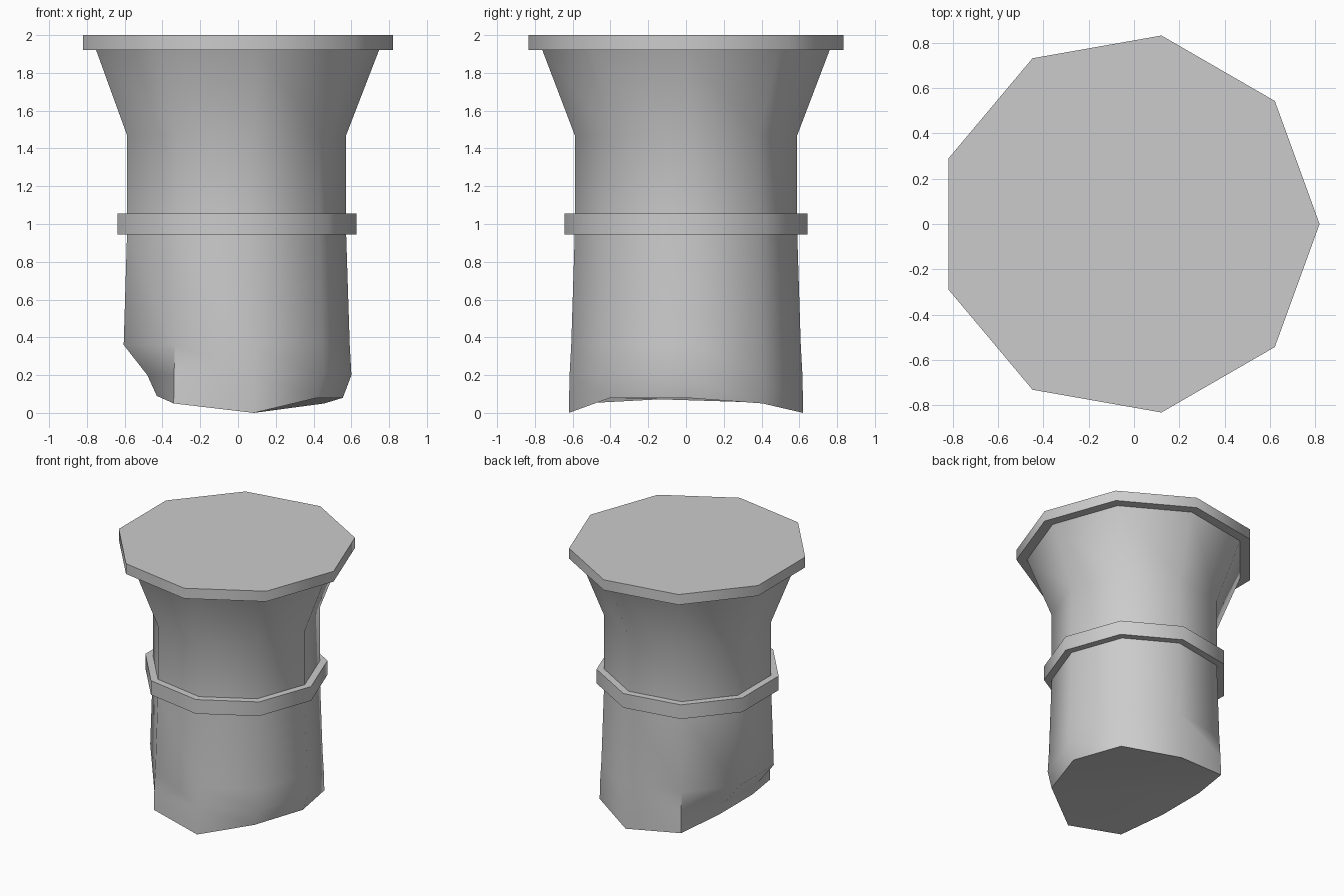
import bpy, bmesh, math

if "Cube" in bpy.data.objects:
    bpy.data.objects.remove(bpy.data.objects["Cube"])

SIDES = 9
CX = -0.0255          # offset that centres the nine-sided outline on x = 0


def ring_points(r, z):
    return [(CX + r * math.cos(math.tau * i / SIDES),
             r * math.sin(math.tau * i / SIDES), z) for i in range(SIDES)]


def loft(name, rings, bottom_faces, angle):
    """Join rings (listed top to bottom) into a capped tube."""
    bm = bmesh.new()
    loops = [[bm.verts.new(p) for p in ring] for ring in rings]
    for a, b in zip(loops, loops[1:]):
        for i in range(SIDES):
            j = (i + 1) % SIDES
            bm.faces.new((a[i], b[i], b[j], a[j]))
    bm.faces.new(loops[0])
    for ids in bottom_faces:
        bm.faces.new([loops[-1][i] for i in ids])
    bmesh.ops.recalc_face_normals(bm, faces=bm.faces)
    mesh = bpy.data.meshes.new(name)
    bm.to_mesh(mesh)
    bm.free()
    ob = bpy.data.objects.new(name, mesh)
    bpy.context.collection.objects.link(ob)
    bpy.ops.object.select_all(action='DESELECT')
    ob.select_set(True)
    bpy.context.view_layer.objects.active = ob
    bpy.ops.object.shade_smooth_by_angle(angle=math.radians(angle))
    return ob


# broken column shaft: flared head, straight neck, slightly widening foot
rings = [ring_points(r, z) for r, z in
         ((0.772, 1.92), (0.598, 1.47), (0.598, 0.95), (0.617, 0.36), (0.626, 0.20))]

# chipped notch on the -x side (columns 4 and 5)
rings[4][4] = (-0.48, 0.20, 0.20)
rings[4][5] = (-0.48, -0.20, 0.20)

# uneven broken underside
heights = (0.08, 0.05, 0.0, 0.05, 0.09, 0.09, 0.05, 0.0, 0.08)
foot = [(x, y, h) for (x, y, _), h in zip(ring_points(0.63, 0), heights)]
foot[0] = (0.555, 0.0, 0.08)
foot[8] = (0.42, -0.40, 0.08)
foot[4] = (-0.43, 0.20, 0.09)
foot[5] = (-0.43, -0.20, 0.09)
rings.append(foot)
loft("column_shaft", rings, [(8, 0, 1, 2, 3), (3, 4, 5, 6, 7, 8)], 50)

# flat bands: middle collar and top slab
for name, r, z0, z1 in (("middle_collar", 0.652, 0.945, 1.055),
                        ("top_slab", 0.8455, 1.92, 2.0)):
    loft(name, [ring_points(r, z1), ring_points(r, z0)], [range(SIDES)], 50)
